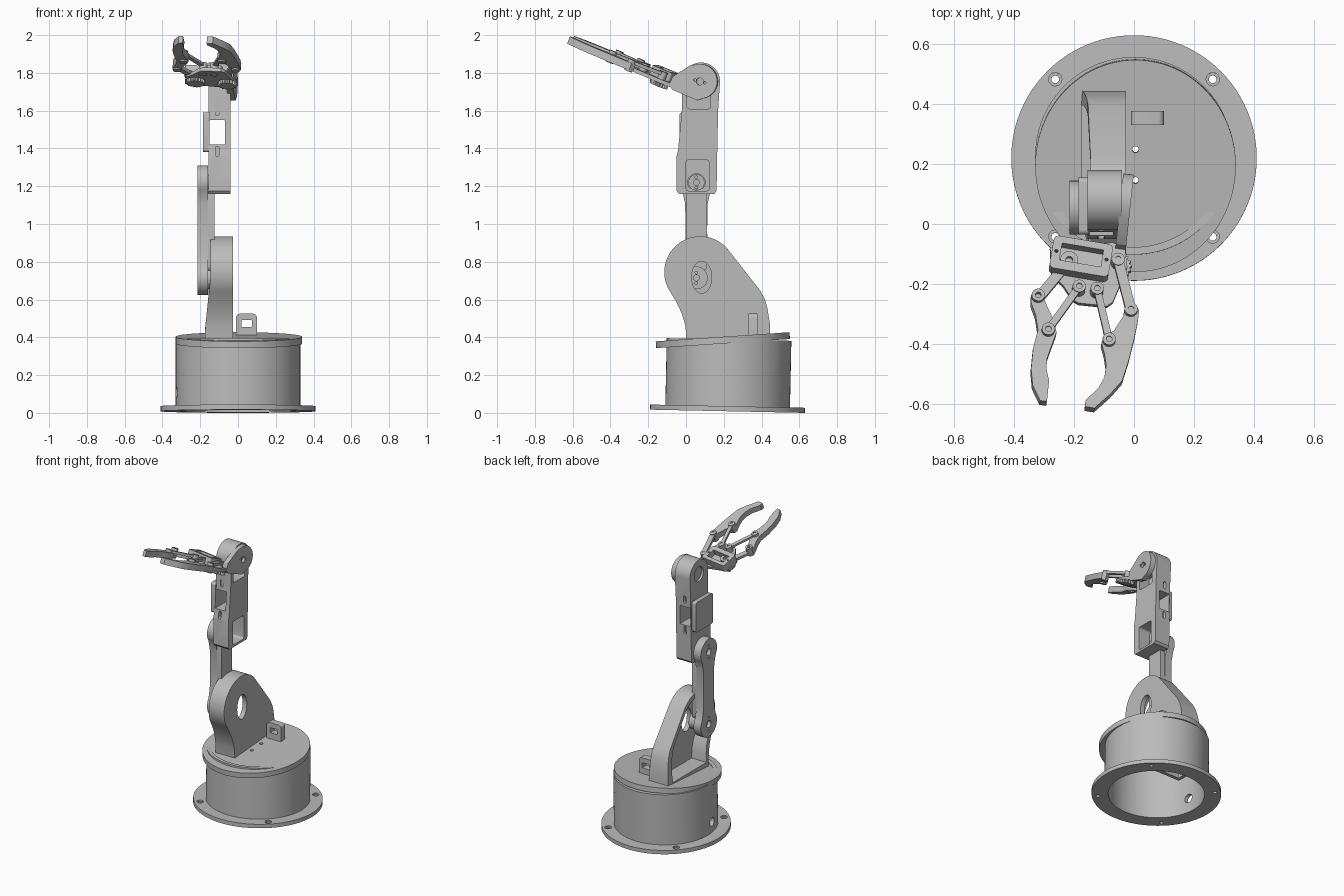
import bpy, bmesh, math
from mathutils import Matrix
from math import radians, sin, cos

if "Cube" in bpy.data.objects:
    bpy.data.objects.remove(bpy.data.objects["Cube"])

grey = bpy.data.materials.new("plain grey")
grey.diffuse_color = (0.5, 0.5, 0.5, 1)
grey.use_nodes = True
grey.node_tree.nodes["Principled BSDF"].inputs["Base Color"].default_value = grey.diffuse_color


# ---------- helpers ----------
def prism(name, pts, axis, a, b):
    """Extrude a 2D outline along an axis from a to b."""
    place = {'x': lambda p, t: (t, p[0], p[1]),
             'y': lambda p, t: (p[0], t, p[1]),
             'z': lambda p, t: (p[0], p[1], t)}[axis]
    bm = bmesh.new()
    lo = [bm.verts.new(place(p, a)) for p in pts]
    hi = [bm.verts.new(place(p, b)) for p in pts]
    n = len(pts)
    bm.faces.new(lo)
    bm.faces.new(hi[::-1])
    for i in range(n):
        bm.faces.new((lo[i], hi[i], hi[(i + 1) % n], lo[(i + 1) % n]))
    bmesh.ops.recalc_face_normals(bm, faces=bm.faces)
    me = bpy.data.meshes.new(name)
    bm.to_mesh(me)
    bm.free()
    me.materials.append(grey)
    ob = bpy.data.objects.new(name, me)
    bpy.context.collection.objects.link(ob)
    return ob


def arc(cx, cy, r, a0, a1, n=16, ry=None):
    return [(cx + r * cos(radians(a0 + (a1 - a0) * i / n)),
             cy + (ry or r) * sin(radians(a0 + (a1 - a0) * i / n))) for i in range(n + 1)]


def circle(cx, cy, r, n=32, ry=None):
    return arc(cx, cy, r, 0, 360, n, ry)[:-1]


def rrect(x0, y0, x1, y1, r):
    return (arc(x1 - r, y1 - r, r, 0, 90, 5) + arc(x0 + r, y1 - r, r, 90, 180, 5)
            + arc(x0 + r, y0 + r, r, 180, 270, 5) + arc(x1 - r, y0 + r, r, 270, 360, 5))


def capsule(p, q, r):
    d = math.degrees(math.atan2(q[1] - p[1], q[0] - p[0]))
    return arc(*q, r, d - 90, d + 90, 10) + arc(*p, r, d + 90, d + 270, 10)


def cut(ob, pts, axis, a, b):
    c = prism("cutter", pts, axis, a, b)
    m = ob.modifiers.new("cut", 'BOOLEAN')
    m.operation, m.object = 'DIFFERENCE', c
    bpy.context.view_layer.objects.active = ob
    bpy.ops.object.modifier_apply(modifier=m.name)
    bpy.data.objects.remove(c)
    return ob


# ---------- base drum, hollow from below ----------
base_m = Matrix.Translation((0, 0.22, 0.0086)) @ Matrix.Rotation(radians(-1.2), 4, 'X')
flange = prism("base_flange", circle(0, 0, 0.41, 96), 'z', 0, 0.027)
cut(flange, circle(0, 0, 0.305, 96), 'z', -0.1, 0.1)
for sx in (-1, 1):
    for sy in (-1, 1):
        cut(flange, circle(sx * 0.263, sy * 0.263, 0.013, 16), 'z', -0.1, 0.1)
        cut(flange, circle(sx * 0.263, sy * 0.263, 0.022, 20), 'z', 0.019, 0.1)
drum = prism("base_drum", circle(0, 0, 0.33, 96), 'z', 0.015, 0.38)
cut(drum, circle(0, 0, 0.305, 96), 'z', -0.1, 0.5)
cut(drum, circle(-0.045, 0.1, 0.03, 24), 'x', -0.5, -0.2)
mount = prism("base_servo_mount", rrect(-0.2, -0.02, 0.06, 0.16, 0.01), 'z', 0.18, 0.37)
cut(mount, rrect(-0.175, 0.005, 0.035, 0.135, 0.005), 'z', 0.1, 0.5)
for ob in (flange, drum, mount):
    ob.data.transform(base_m)

# ---------- tilted turntable ----------
table = prism("turntable", circle(0, 0, 0.335, 96, 0.355), 'z', -0.018, 0.018)
for y in (0.055, -0.048):
    cut(table, circle(0, y, 0.011, 16), 'z', -0.1, 0.1)
table.data.transform(Matrix.Translation((0.005, 0.195, 0.385))
                     @ Matrix.Rotation(radians(3.9), 4, 'X'))
loop = prism("cable_loop", [(-0.01, 0.4), (0.1, 0.4)] + arc(0.08, 0.505, 0.02, 0, 90, 5)
             + arc(0.01, 0.505, 0.02, 90, 180, 5), 'y', 0.33, 0.378)
cut(loop, rrect(0.018, 0.455, 0.074, 0.491, 0.004), 'y', 0.2, 0.5)

# ---------- shoulder shell, open on the left side ----------
outline = (arc(0.075, 0.745, 0.19, 40, 215, 36)
           + [(-0.05, 0.585), (-0.022, 0.525), (-0.003, 0.46), (0.003, 0.385),
              (0.445, 0.385), (0.445, 0.47), (0.43, 0.56), (0.418, 0.6), (0.395, 0.645)])
shoulder = prism("shoulder", outline, 'x', -0.145, -0.027)
cavity = [(0.14 + (y - 0.14) * 0.84, 0.67 + (z - 0.67) * 0.86) for y, z in outline]
cut(shoulder, cavity, 'x', -0.3, -0.06)
cut(shoulder, circle(0.083, 0.718, 0.053, 40, 0.085), 'x', -0.3, 0.1)
for v in shoulder.data.vertices:          # foot flares to the left
    if v.co.x < -0.1:
        v.co.x -= 0.03 * min(1, max(0, (0.72 - v.co.z) / 0.28))

# ---------- upper arm link ----------
LY, Z0, Z1 = 0.055, 0.715, 1.22
bone = (arc(LY, Z1, 0.09, -35, 215, 28) + [(LY - 0.06, 1.11), (LY - 0.057, 0.97), (LY - 0.06, 0.83)]
        + arc(LY, Z0, 0.09, 145, 395, 28) + [(LY + 0.06, 0.83), (LY + 0.057, 0.97), (LY + 0.06, 1.11)])
link = prism("upper_arm", bone, 'x', -0.215, -0.16)
rib = prism("upper_arm_rib", rrect(LY - 0.056, 0.74, LY + 0.056, 1.19, 0.04), 'x', -0.165, -0.125)
horns = []
for name, z, r, x1 in (("shoulder_horn", Z0, 0.06, -0.1), ("elbow_horn", Z1, 0.043, -0.11)):
    cut(link, circle(LY, z, 0.024, 24), 'x', -0.3, -0.19)
    for dz in (-0.045, 0.045):
        cut(link, circle(LY, z + dz, 0.007, 12), 'x', -0.3, -0.19)
    horn = prism(name, circle(LY, z, r), 'x', -0.17, x1)
    for dz, hr in ((0, 0.016), (-0.028, 0.007), (0.028, 0.007)):
        cut(horn, circle(LY, z + dz, hr, 14), 'x', x1 - 0.03, 0)

# ---------- forearm ----------
fore = prism("forearm", [(-0.038, 1.16), (0.15, 1.16), (0.162, 1.175), (0.165, 1.36), (0.17, 1.6)]
             + arc(0.08, 1.755, 0.1, 0, 180, 28)
             + [(-0.022, 1.6), (-0.042, 1.39), (-0.05, 1.36), (-0.05, 1.175)], 'x', -0.155, -0.04)
cut(fore, rrect(0.0, 1.175, 0.122, 1.34, 0.015), 'x', -0.13, 0.1)       # elbow servo pocket
cut(fore, circle(LY, Z1, 0.046), 'x', -0.2, -0.1)
cut(fore, rrect(0.005, 1.61, 0.13, 1.72, 0.012), 'x', -0.12, 0.1)       # wrist servo pocket
cut(fore, rrect(-0.15, 1.42, -0.07, 1.55, 0.003), 'y', -0.3, 0.4)       # middle window
cut(fore, circle(0.08, 1.755, 0.05), 'x', -0.3, -0.14)
for z in (1.36, 1.575):                                                  # small slots
    cut(fore, rrect(-0.12, z, -0.1, z + 0.05, 0.009), 'y', -0.2, -0.015)
    cut(fore, rrect(-0.12, z, -0.1, z + 0.05, 0.009), 'y', 0.15, 0.3)
side = prism("forearm_side_holder", rrect(-0.035, 1.38, 0.155, 1.59, 0.015), 'x', -0.185, -0.15)
prism("wrist_horn", circle(0.08, 1.755, 0.05), 'x', -0.07, -0.03)

# ---------- wrist bracket ----------
wrist = prism("wrist_bracket", arc(0.075, 1.755, 0.092, -70, 105, 24)
              + [(0.02, 1.838), (-0.07, 1.78), (-0.09, 1.735), (-0.07, 1.71), (0.06, 1.655)],
              'x', -0.045, -0.01)
cut(wrist, circle(0.075, 1.755, 0.019, 20), 'x', -0.2, 0.1)
for d in (-1, 1):
    cut(wrist, circle(0.075 + d * 0.026, 1.755 - d * 0.008, 0.007, 12), 'x', -0.2, 0.1)
piv = Matrix.Translation((-0.025, 0.08, 0))
wrist.data.transform(piv @ Matrix.Rotation(radians(-6), 4, 'Z') @ piv.inverted())

# ---------- gripper: drawn flat from plan positions, then tilted up ----------
YAW, TILT, OX, OY, OZ = radians(9.6), radians(22.1), -0.18, -0.13, 1.78
grip_m = (Matrix.Translation((OX, OY, OZ)) @ Matrix.Rotation(-YAW, 4, 'Z')
          @ Matrix.Rotation(-TILT, 4, 'X'))
grip = []


def G(X, Y):
    dx, dy = X - OX, Y - OY
    return (dx * cos(YAW) - dy * sin(YAW), (dx * sin(YAW) + dy * cos(YAW)) / cos(TILT))


def flat(name, pts, a, b):
    grip.append(prism(name, pts, 'z', a, b))
    return grip[-1]


def plan(pts):
    return [G(*p) for p in pts]


flat("palm_plate", plan([(-0.28, -0.075), (-0.275, -0.165), (-0.235, -0.205), (-0.205, -0.25),
                         (-0.185, -0.262), (-0.09, -0.272), (-0.07, -0.258), (-0.045, -0.2),
                         (-0.022, -0.14), (-0.03, -0.075), (-0.07, -0.06)]), -0.025, -0.005)
box = flat("palm_servo_frame", rrect(-0.1, -0.052, 0.1, 0.066, 0.016), -0.008, 0.045)
cut(box, rrect(-0.07, -0.02, 0.07, 0.042, 0.003), 'z', 0.005, 0.1)
for x in (-0.085, 0.085):
    cut(box, circle(x, 0.01, 0.006, 12), 'z', 0.02, 0.1)
horn = flat("gripper_horn", circle(*G(-0.218, -0.13), 0.03), 0.0, 0.03)
cut(horn, circle(*G(-0.218, -0.13), 0.012, 16), 'z', 0.015, 0.1)

# linkage bars with their pins
for side_name, a, b, c, d in (
        ("left", (-0.222, -0.13), (-0.322, -0.25), (-0.185, -0.22), (-0.288, -0.363)),
        ("right", (-0.055, -0.13), (-0.012, -0.297), (-0.125, -0.227), (-0.085, -0.397))):
    a, b, c, d = plan((a, b, c, d))
    z = -0.015 if side_name == "left" else 0.015
    flat(side_name + "_outer_bar", capsule(a, b, 0.017), z, z + 0.018)
    flat(side_name + "_inner_bar", capsule(c, d, 0.012), 0.016, 0.032)
    teeth = [(a[0] + r * cos(i * math.pi / 18), a[1] + r * sin(i * math.pi / 18))
             for i in range(36) for r in ((0.05 if i % 2 else 0.042),)]
    flat(side_name + "_gear", teeth, -0.045, -0.024)
    for i, p in enumerate((a, b, c, d)):
        if side_name == "left" and i == 0:
            continue
        pin = flat(side_name + "_pin", circle(*p, 0.022, 20), -0.028, 0.037)
        cut(pin, circle(*p, 0.01, 14), 'z', 0.02, 0.1)

# fingers, outlined in plan
flat("left_finger", plan([(-0.345, -0.245), (-0.325, -0.226), (-0.303, -0.235), (-0.297, -0.27),
                          (-0.268, -0.33), (-0.26, -0.37), (-0.275, -0.41), (-0.291, -0.455),
                          (-0.294, -0.49), (-0.285, -0.53), (-0.292, -0.6), (-0.315, -0.597),
                          (-0.34, -0.545), (-0.345, -0.49), (-0.338, -0.42), (-0.322, -0.36),
                          (-0.33, -0.31), (-0.345, -0.27)]), -0.02, 0.02)
flat("right_finger", plan([(0.016, -0.295), (0.0, -0.273), (-0.028, -0.28), (-0.037, -0.315),
                           (-0.07, -0.366), (-0.1, -0.375), (-0.11, -0.405), (-0.1, -0.44),
                           (-0.094, -0.48), (-0.1, -0.52), (-0.12, -0.555), (-0.162, -0.595),
                           (-0.165, -0.617), (-0.133, -0.622), (-0.08, -0.575), (-0.04, -0.53),
                           (-0.018, -0.46), (0.002, -0.38), (0.012, -0.33)]), -0.02, 0.02)
for ob in grip:
    ob.data.transform(grip_m)

# ---------- smooth the round sides, keep hard edges ----------
bpy.ops.object.select_all(action='DESELECT')
for ob in bpy.context.scene.objects:
    ob.select_set(True)
    bpy.context.view_layer.objects.active = ob
bpy.ops.object.shade_smooth_by_angle(angle=radians(30))
